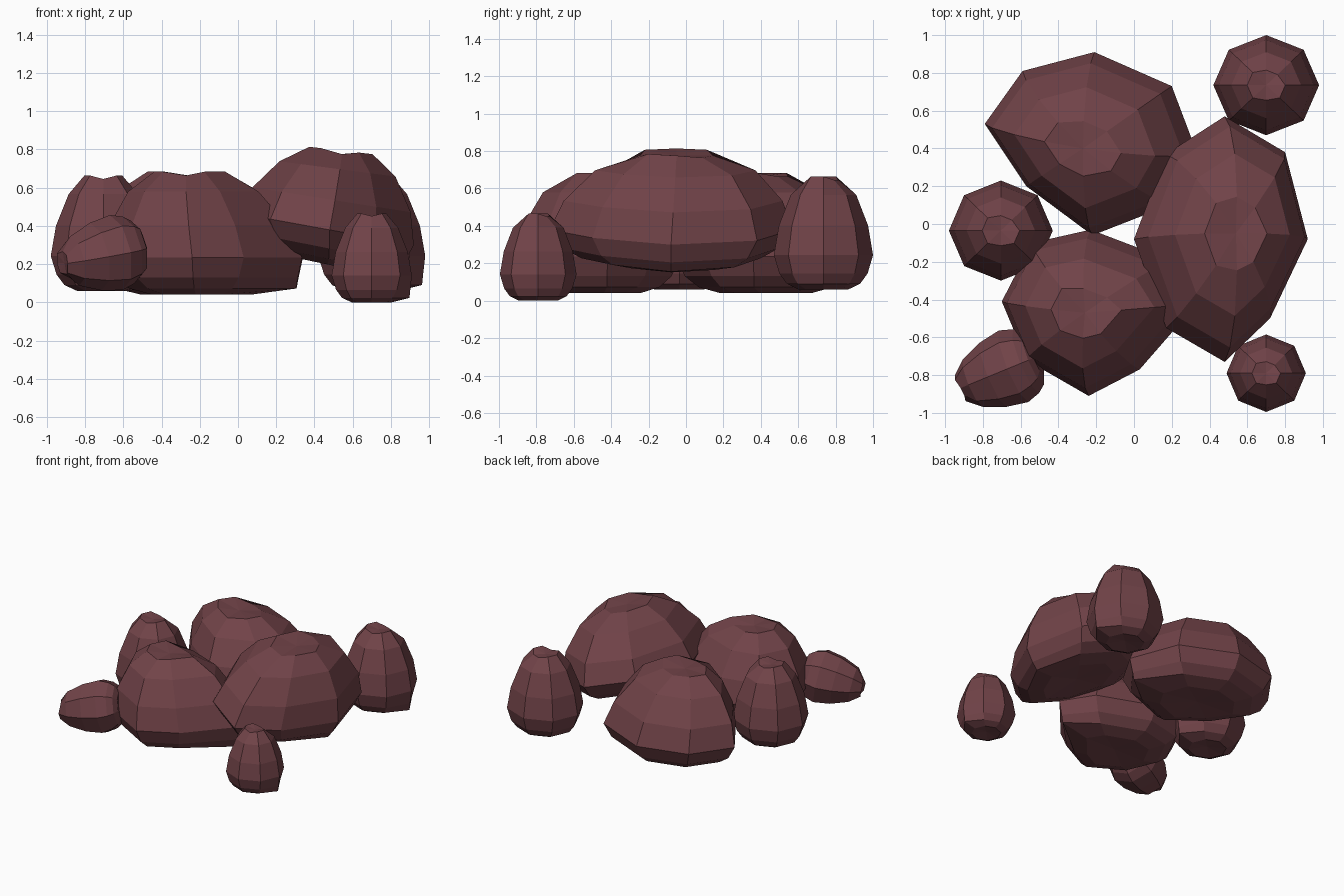
import bpy, bmesh, math
from mathutils import Vector

if "Cube" in bpy.data.objects:
    bpy.data.objects.remove(bpy.data.objects["Cube"])

stone = bpy.data.materials.new("dark_red_stone")
stone.diffuse_color = (0.165, 0.056, 0.065, 1)
stone.use_nodes = True
stone.node_tree.nodes["Principled BSDF"].inputs["Base Color"].default_value = stone.diffuse_color

# (height fraction, outline fraction) of each ring, shared by every rock
PROFILE = [(0, .50), (.05, .74), (.14, .89), (.30, 1.0), (.56, .90), (.83, .66), (.99, .36)]


def octagon(rx, ry):
    return [(rx * math.cos(i * math.pi / 4), ry * math.sin(i * math.pi / 4)) for i in range(8)]


def rock(name, outline, z0, z1, center=(0, 0), top=None, tilt=0.0, chip=.94):
    """Eight-sided rock: a plan outline scaled ring by ring towards a dented crown."""
    top = top or center
    c, t = Vector(center), Vector(top)
    bm = bmesh.new()
    rings = []

    def place(p, h):
        lean = tilt * (1 - .45 * h) * (p.x - c.x)
        return bm.verts.new((p.x, p.y, z0 + (z1 - z0) * h + lean))

    for k, (h, r) in enumerate(PROFILE):
        mid = c.lerp(t, max(0, (h - .30) / .70))
        ring = []
        for i, o in enumerate(outline):
            f, hh = r, h
            if k in (1, 2) and i == 0:     # protruding corner near the foot
                f = max(r, chip + .02 * (k - 1))
            if k == 6 and i in (1, 2, 6):  # uneven crown
                f, hh = .30, .96
            ring.append(place(mid + (Vector(o) - c) * f, hh))
        rings.append(ring)
    for a, b in zip(rings, rings[1:]):
        for i in range(8):
            j = (i + 1) % 8
            bm.faces.new((a[i], a[j], b[j], b[i]))
    # slightly hollow bottom and crown
    for ring, p, h in ((rings[0], c, .03), (rings[-1], t, .96)):
        apex = place(p, h)
        for i in range(8):
            bm.faces.new((ring[i], ring[(i + 1) % 8], apex))
    bmesh.ops.recalc_face_normals(bm, faces=bm.faces[:])
    me = bpy.data.meshes.new(name)
    bm.to_mesh(me)
    bm.free()
    me.materials.append(stone)
    ob = bpy.data.objects.new(name, me)
    bpy.context.collection.objects.link(ob)
    return ob


# Large boulders, drawn from their plan outlines
rock("boulder_back_left",
     [(.34, .36), (.20, .73), (-.21, .91), (-.59, .81), (-.79, .53), (-.57, .20), (-.22, -.06), (.19, .10)],
     .04, .69, (-.22, .43), (-.27, .40))
rock("boulder_front_left",
     [(.335, -.42), (.19, -.19), (-.23, -.03), (-.54, -.10), (-.70, -.41), (-.57, -.72), (-.24, -.91), (.03, -.77)],
     .04, .69, (-.20, -.46), (-.26, -.47))
rock("boulder_right",
     [(.92, -.08), (.80, .38), (.48, .57), (.17, .37), (0, -.08), (.17, -.55), (.48, -.73), (.72, -.50)],
     .20, .81, (.46, -.08), (.54, -.05), -.21, .80)

# Small upright rocks: name, x, y, radius x, radius y, bottom, top
for name, x, y, rx, ry, z0, z1 in (
        ("small_rock_back_right", .70, .735, .28, .265, .06, .67),
        ("small_rock_left", -.705, -.035, .275, .265, .06, .67),
        ("small_rock_front_right", .70, -.79, .21, .205, 0, .47)):
    rock(name, octagon(rx, ry), z0, z1).location = (x, y, 0)

# Small rock lying on its side, crown pointing to the front left
fallen = rock("small_rock_fallen", octagon(.205, .20), -.22, .23, chip=.74)
fallen.rotation_euler = Vector((-.9, -.37, -.18)).to_track_quat('Z', 'Y').to_euler()
fallen.location = (-.715, -.785, .245)
